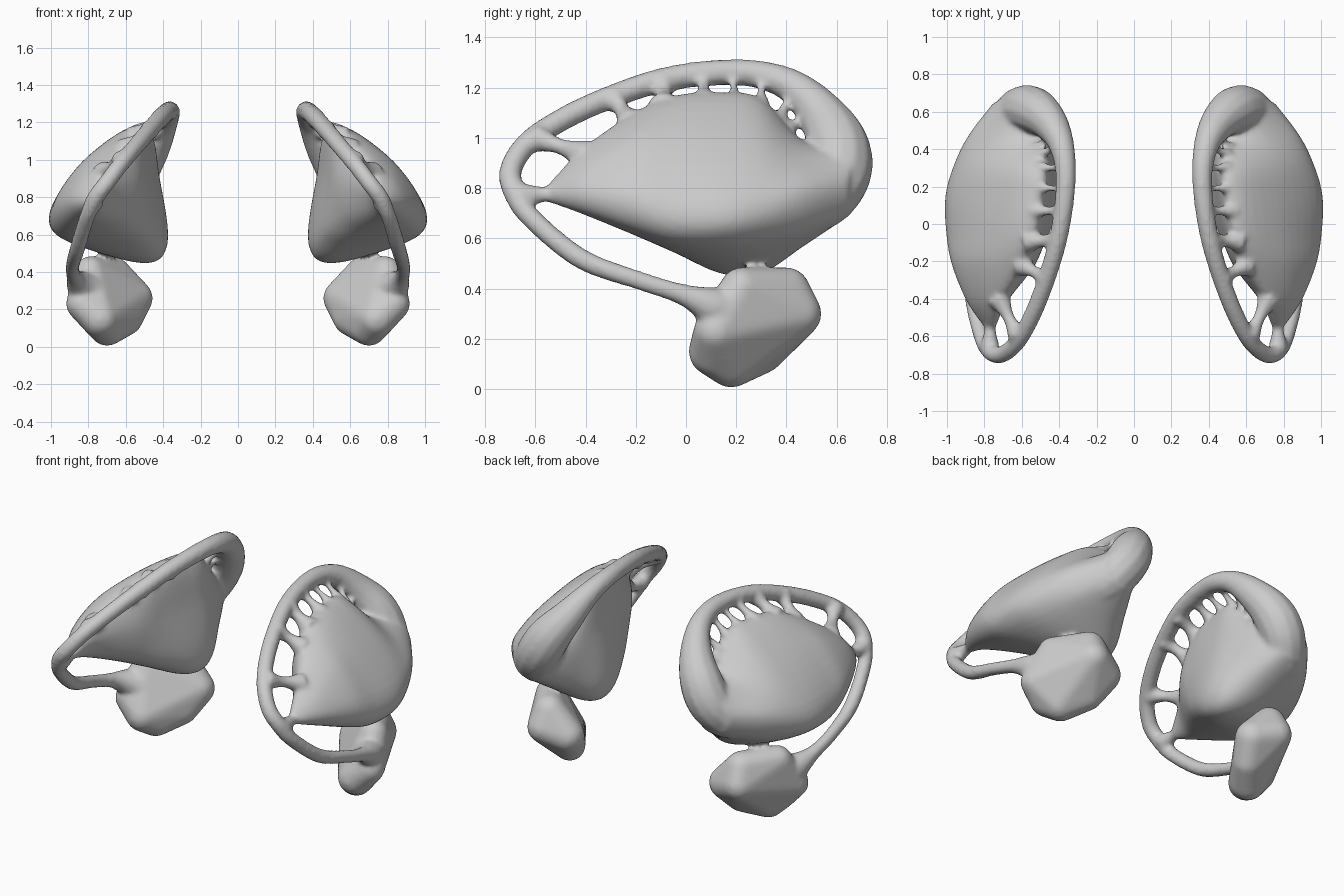
import bpy, bmesh
from mathutils import Matrix

if "Cube" in bpy.data.objects:
    bpy.data.objects.remove(bpy.data.objects["Cube"])


def catmull(pts, steps, closed=False):
    """Smooth list of equal-length tuples passing through pts."""
    n, out = len(pts), []
    get = (lambda i: pts[i % n]) if closed else (lambda i: pts[max(0, min(n - 1, i))])
    for i in range(n if closed else n - 1):
        a, b, c, d = (get(i + k) for k in (-1, 0, 1, 2))
        for s in range(steps):
            t = s / steps
            out.append(tuple(0.5 * (2 * q + (r - p) * t + (2 * p - 5 * q + 4 * r - u) * t * t
                       + (3 * q - p - 3 * r + u) * t ** 3) for p, q, r, u in zip(a, b, c, d)))
    if not closed:
        out.append(tuple(pts[-1]))
    return out


def tube(bm, pts, steps=6):
    """Capped round tube through (x, y, z, radius) points."""
    path = catmull(pts, steps)
    cu = bpy.data.curves.new("path", 'CURVE')
    cu.dimensions, cu.bevel_depth, cu.bevel_resolution, cu.use_fill_caps = '3D', 1.0, 4, True
    sp = cu.splines.new('POLY')
    sp.points.add(len(path) - 1)
    for p, (x, y, z, r) in zip(sp.points, path):
        p.co, p.radius = (x, y, z, 1), r
    ob = bpy.data.objects.new("path", cu)
    bpy.context.collection.objects.link(ob)
    bpy.context.view_layer.update()
    me = bpy.data.meshes.new_from_object(ob.evaluated_get(bpy.context.evaluated_depsgraph_get()))
    bm.from_mesh(me)
    bpy.data.objects.remove(ob)
    bpy.data.curves.remove(cu)
    bpy.data.meshes.remove(me)


def hull(bm, balls):
    """Convex lump wrapped round (x, y, z, radius) balls."""
    tmp = bmesh.new()
    for x, y, z, r in balls:
        bmesh.ops.create_icosphere(tmp, subdivisions=3, radius=r,
                                   matrix=Matrix.Translation((x, y, z)))
    res = bmesh.ops.convex_hull(tmp, input=tmp.verts)
    keep = {e for e in res["geom"] if isinstance(e, bmesh.types.BMFace)}
    bmesh.ops.delete(tmp, geom=[f for f in tmp.faces if f not in keep], context='FACES')
    bmesh.ops.delete(tmp, geom=[v for v in tmp.verts if not v.link_faces], context='VERTS')
    me = bpy.data.meshes.new("lump")
    tmp.to_mesh(me)
    tmp.free()
    bm.from_mesh(me)
    bpy.data.meshes.remove(me)


def loft(bm, sections, steps=6):
    """Skin closed (x, z) sections placed along y."""
    rows = catmull([(y,) + tuple(v for p in sec for v in p) for y, sec in sections], steps)
    rings = []
    for row in rows:
        loop = catmull(list(zip(row[1::2], row[2::2])), 6, closed=True)
        rings.append([bm.verts.new((x, row[0], z)) for x, z in loop])
    n = len(rings[0])
    for a, b in zip(rings, rings[1:]):
        for i in range(n):
            bm.faces.new((a[i], a[(i + 1) % n], b[(i + 1) % n], b[i]))
    bm.faces.new(rings[0][::-1])
    bm.faces.new(rings[-1])


bm = bmesh.new()

# domed body: sections run top, outer, underside, inner wall
loft(bm, [
    (-0.57, [(.755, .79), (.77, .79), (.785, .775), (.78, .76), (.765, .75), (.75, .755), (.745, .77)]),
    (-0.42, [(.72, .95), (.83, .89), (.89, .79), (.865, .72), (.79, .70), (.72, .74), (.68, .85)]),
    (-0.22, [(.60, 1.09), (.81, 1.00), (.965, .79), (.93, .65), (.74, .62), (.58, .68), (.53, .90)]),
    (-0.05, [(.54, 1.165), (.79, 1.03), (.99, .76), (.95, .595), (.65, .545), (.47, .61), (.47, .90)]),
    (0.14, [(.51, 1.18), (.77, 1.03), (.995, .75), (.94, .58), (.54, .46), (.39, .55), (.43, .90)]),
    (0.30, [(.49, 1.155), (.75, 1.01), (.96, .76), (.89, .59), (.52, .46), (.385, .56), (.42, .90)]),
    (0.47, [(.52, .98), (.70, .95), (.88, .80), (.83, .64), (.60, .57), (.47, .63), (.45, .85)]),
    (0.65, [(.58, .95), (.68, .93), (.75, .82), (.72, .72), (.64, .69), (.56, .72), (.54, .83)]),
])

# rim, thickening into a flange at the back
tube(bm, [(.80, -.645, .72, .040), (.76, -.69, .80, .046), (.70, -.695, .88, .046),
          (.62, -.625, .985, .046), (.54, -.48, 1.08, .047), (.47, -.30, 1.162, .048),
          (.41, -.10, 1.228, .050), (.375, .10, 1.258, .052), (.365, .28, 1.254, .056),
          (.39, .43, 1.20, .070), (.45, .54, 1.09, .098), (.53, .605, .97, .125),
          (.60, .607, .85, .13), (.67, .53, .75, .12), (.74, .42, .72, .10)])

# struts between rim and body
for a, b, r in [((.77, -.66, .77), (.77, -.42, .78), .030),
                ((.62, -.60, 1.0), (.72, -.40, .93), .032),
                ((.47, -.29, 1.16), (.60, -.22, 1.06), .032),
                ((.41, -.09, 1.22), (.56, -.09, 1.12), .034),
                ((.375, .07, 1.25), (.53, .07, 1.15), .024),
                ((.365, .19, 1.25), (.51, .19, 1.15), .018),
                ((.365, .30, 1.25), (.50, .30, 1.13), .018),
                ((.39, .42, 1.19), (.50, .37, 1.07), .018),
                ((.42, .48, 1.11), (.51, .41, 1.03), .016)]:
    mid = tuple((p + q) / 2 for p, q in zip(a, b))
    tube(bm, [a + (r * 1.8,), mid + (r,), b + (r * 2.0,)], 4)

# tail running back to the lower sac
tube(bm, [(.77, -.685, .78, .044), (.81, -.62, .685, .042), (.86, -.42, .52, .042),
          (.885, -.18, .43, .038), (.875, -.01, .375, .044), (.84, .10, .33, .08),
          (.78, .18, .29, .11)])

# lumpy flattened sac
hull(bm, [(.70, .18, .105, .10), (.83, .12, .23, .09), (.74, .11, .15, .10),
          (.79, .22, .40, .085), (.67, .40, .39, .095), (.555, .39, .26, .10),
          (.68, .445, .30, .095), (.60, .30, .15, .09)])

bmesh.ops.recalc_face_normals(bm, faces=bm.faces)
me = bpy.data.meshes.new("rimmed_pod_pair")
bm.to_mesh(me)
bm.free()
pod = bpy.data.objects.new("rimmed_pod_pair", me)
bpy.context.collection.objects.link(pod)

# fuse parts, soften the joins, mirror to the other side
rm = pod.modifiers.new("fuse", 'REMESH')
rm.mode, rm.voxel_size, rm.use_smooth_shade = 'VOXEL', 0.013, True
sm = pod.modifiers.new("soften", 'SMOOTH')
sm.factor, sm.iterations = 0.5, 8
mi = pod.modifiers.new("other_side", 'MIRROR')
mi.use_axis = (True, False, False)
mi.use_mirror_merge = False
